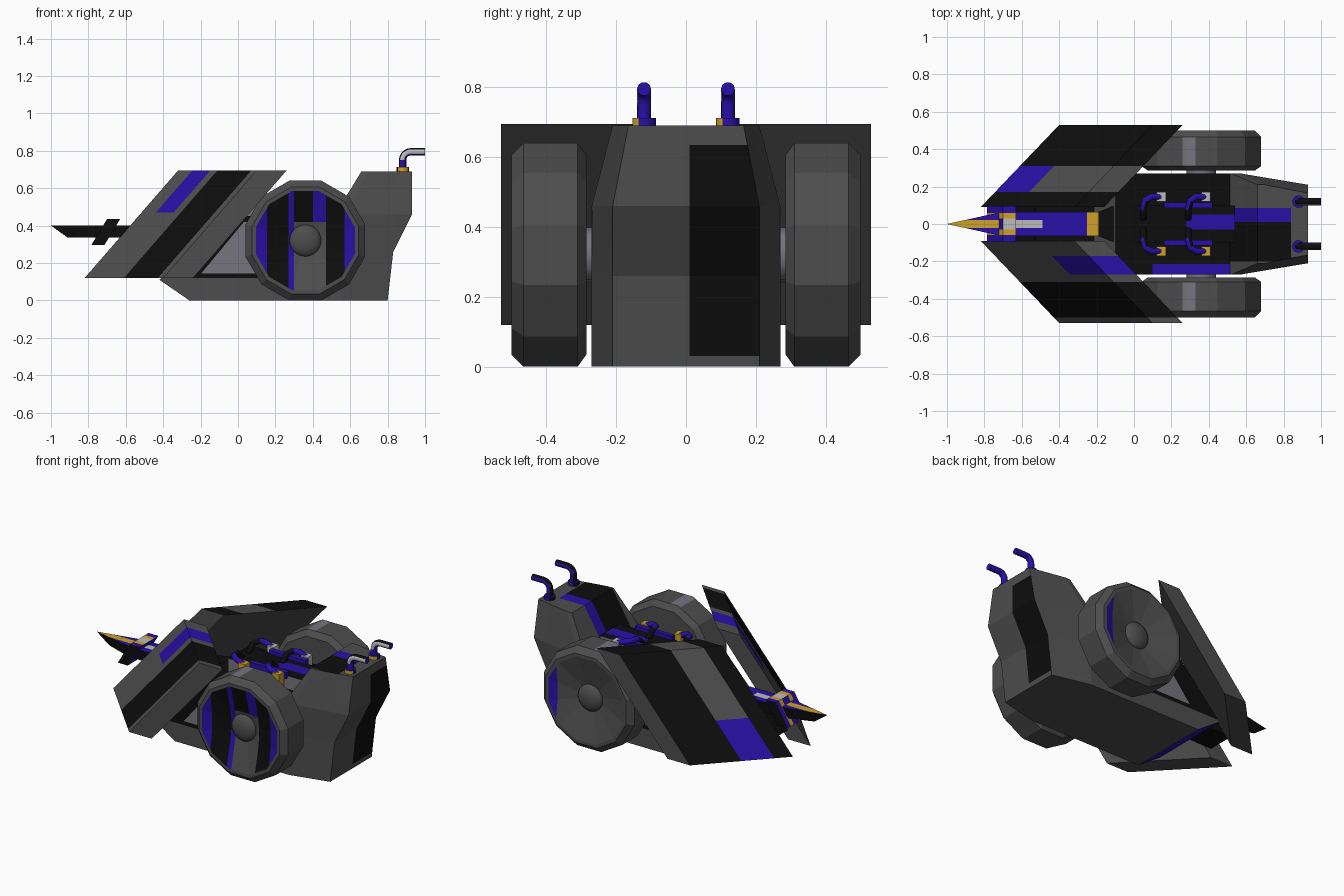
import bpy, bmesh, math
from mathutils import Vector

if "Cube" in bpy.data.objects:
    bpy.data.objects.remove(bpy.data.objects["Cube"])

COLOURS = {
    "dark_grey": (0.075, 0.075, 0.075), "black": (0.004, 0.004, 0.004),
    "violet_blue": (0.022, 0.005, 0.38), "gold": (0.62, 0.36, 0.02),
    "mid_grey": (0.18, 0.175, 0.21), "silver": (0.5, 0.5, 0.5),
}
NAMES = list(COLOURS)
MATS = []
for n, c in COLOURS.items():
    m = bpy.data.materials.new(n)
    m.diffuse_color = (*c, 1)
    m.use_nodes = True
    m.node_tree.nodes["Principled BSDF"].inputs["Base Color"].default_value = m.diffuse_color
    MATS.append(m)


def loft(rings, colour="dark_grey"):
    """Bridge vertex rings of equal length and cap both ends."""
    bm = bmesh.new()
    loops = [[bm.verts.new(p) for p in r] for r in rings]
    n = len(loops[0])
    for a, b in zip(loops, loops[1:]):
        for i in range(n):
            bm.faces.new((a[i], a[(i + 1) % n], b[(i + 1) % n], b[i]))
    bm.faces.new(loops[0])
    bm.faces.new(loops[-1])
    bmesh.ops.recalc_face_normals(bm, faces=bm.faces)
    for f in bm.faces:
        f.material_index = NAMES.index(colour)
    bm.normal_update()
    return bm


def prism(profile, y0, y1, colour="dark_grey"):
    return loft([[(x, y, z) for x, z in profile] for y in (y0, y1)], colour)


def box(x0, x1, y0, y1, z0, z1, colour):
    return prism([(x0, z0), (x1, z0), (x1, z1), (x0, z1)], y0, y1, colour)


def cut(bm, axis, *values):
    for v in values:
        no = Vector((0, 0, 0))
        no[axis] = 1
        bmesh.ops.bisect_plane(bm, geom=bm.verts[:] + bm.edges[:] + bm.faces[:],
                               plane_co=no * v, plane_no=no)
    bm.normal_update()


def paint(bm, colour, test):
    for f in bm.faces:
        if test(f.calc_center_median(), f.normal):
            f.material_index = NAMES.index(colour)


def finish(name, bm):
    me = bpy.data.meshes.new(name)
    bm.to_mesh(me)
    bm.free()
    for m in MATS:
        me.materials.append(m)
    ob = bpy.data.objects.new(name, me)
    bpy.context.collection.objects.link(ob)
    return ob


def tube(name, pts, r, colour):
    """Round pipe swept along points lying in one path."""
    rings = []
    pts = [Vector(p) for p in pts]
    side = None
    for i, p in enumerate(pts):
        t = (pts[min(i + 1, len(pts) - 1)] - pts[max(i - 1, 0)]).normalized()
        if side is None:
            side = t.orthogonal().normalized()
        side = (side - t * side.dot(t)).normalized()
        up = t.cross(side)
        rings.append([p + r * (side * math.cos(a) + up * math.sin(a))
                      for a in [k * math.tau / 10 for k in range(10)]])
    bm = loft(rings, colour)
    for f in bm.faces:
        f.smooth = len(f.verts) == 4
    return bm


# main hull with black and grey flank panels
bm = prism([(-.26, 0), (.5, 0), (.58, .45), (-.1, .45), (-.42, .11)], -.27, .27)
bmesh.ops.bisect_plane(bm, geom=bm.verts[:] + bm.edges[:] + bm.faces[:],
                       plane_co=(-.2, 0, .14), plane_no=(.29, 0, -.24))
cut(bm, 0, .1, .25)
cut(bm, 1, -.215, -.12, .12)
cut(bm, 2, .12, .145, .42)
paint(bm, "black", lambda c, n: n.z > .9 or (abs(n.y) > .9 and c.z > .12 and c.x < .25))
paint(bm, "mid_grey", lambda c, n: abs(n.y) > .9 and .145 < c.z < .42 and c.x < .1
      and (c.x + .2) * .29 - (c.z - .14) * .24 > 0)
paint(bm, "violet_blue", lambda c, n: n.z > .9 and c.y < -.215 and c.x > .1)
paint(bm, "violet_blue", lambda c, n: n.x < -.3 and n.z < 0)
finish("hull", bm)

# raised rear block: front x, chamfer start x, rear x, side and rear half widths
rings = []
for z, xf, xc, xr, w, wr in [(0, .4, .55, .80, .27, .21), (.26, .4, .55, .83, .27, .21),
                             (.46, .52, .57, .93, .27, .21), (.69, .66, .70, .93, .21, .165)]:
    rings.append([(xf, -w, z), (xc, -w, z), (xr, -wr, z), (xr, wr, z), (xc, w, z), (xf, w, z)])
bm = loft(rings)
cut(bm, 0, .84)
cut(bm, 1, .01, .085, -.2)
cut(bm, 2, .03, .635)
paint(bm, "black", lambda c, n: n.x > .7 and .01 < c.y < .21 and .03 < c.z < .635)
paint(bm, "black", lambda c, n: (n.z > .9 or n.x < -.5) and -.2 < c.y < .01 and c.x < .84)
paint(bm, "violet_blue", lambda c, n: (n.z > .9 or n.x < -.5) and .01 < c.y < .085 and c.x < .84)
finish("rear_block", bm)

# swept and leaning front shields
for s, side in ((-1, "front"), (1, "back")):
    rings = []
    for x, y in ((-.82, .09), (-.40, .53)):
        rings.append([(x, s * y, .12), (x + .5, s * y, .695), (x + .66, s * y, .695), (x + .16, s * y, .12)])
    bm = loft(rings)
    face = lambda n: n.x < -.3 or n.z > .9
    if s < 0:
        cut(bm, 1, -.17, -.27, -.31, -.50)
        cut(bm, 2, .47)
        paint(bm, "black", lambda c, n: face(n) and -.50 < c.y < -.31)
        paint(bm, "violet_blue", lambda c, n: face(n) and -.27 < c.y < -.17 and c.z > .47)
    else:
        cut(bm, 1, .17, .31)
        cut(bm, 2, .33)
        paint(bm, "black", lambda c, n: face(n) and (c.y > .31 or c.y < .17))
        paint(bm, "violet_blue", lambda c, n: face(n) and .17 < c.y < .31 and c.z < .33)
    finish(side + "_shield", bm)

# link between the shields, under the ram
finish("shield_link", prism([(-.66, .18), (-.53, .33), (-.2, .33), (-.4, .18)], -.09, .09, "black"))

# ram spike, beam and collar
plan = [(-1, 0), (-.75, .055), (-.62, .065), (-.12, .065), (-.12, -.065), (-.62, -.065), (-.75, -.055)]
bm = loft([[(max(x, -.91), y, .335) for x, y in plan], [(x, y, .40) for x, y in plan]], "violet_blue")
cut(bm, 0, -.70, -.49, -.25, -.19)
cut(bm, 1, -.022, .022)
top = lambda n: n.z > .9
paint(bm, "gold", lambda c, n: top(n) and abs(c.y) < .022 and c.x < -.70)
paint(bm, "silver", lambda c, n: top(n) and abs(c.y) < .022 and -.70 < c.x < -.49)
paint(bm, "gold", lambda c, n: -.25 < c.x < -.19)
paint(bm, "black", lambda c, n: abs(n.y) > .3 and c.x < -.25 or n.z < -.9)
finish("ram_beam", bm)
bm = prism([(-.785, .295), (-.715, .295), (-.63, .435), (-.70, .435)], -.095, .095, "violet_blue")
cut(bm, 1, -.06, -.03, .03, .06)
paint(bm, "gold", lambda c, n: n.z > -.5 and .03 < abs(c.y) < .06)
paint(bm, "silver", lambda c, n: n.z > .9 and abs(c.y) < .03)
paint(bm, "black", lambda c, n: abs(n.y) > .9)
finish("ram_collar", bm)
finish("ram_mount", loft([[(x, y * w, z) for y, z in ((-1, .29), (1, .29), (1, .44), (-1, .44))]
                          for x, w in ((-.19, .065), (-.10, .10), (-.02, .10))], "black"))

# engine on the deck
bm = box(0, .54, -.1, .1, .44, .535, "black")
cut(bm, 0, .17, .28)
cut(bm, 1, -.03, .05)
paint(bm, "mid_grey", lambda c, n: abs(n.y) > .9 or n.x < -.9)
paint(bm, "violet_blue", lambda c, n: n.z > .9 and c.x > .28 and -.03 < c.y < .05)
finish("engine_block", bm)
for s, side in ((-1, "front"), (1, "back")):
    finish(side + "_fuel_rail", box(.16, .42, s * .10 - .015, s * .10 + .015, .52, .56, "violet_blue"))
    for i, x in enumerate((.05, .29)):
        pts = [(x, s * .03, .53), (x, s * .08, .575), (x + .01, s * .125, .575),
               (x + .04, s * .145, .57), (x + .09, s * .145, .55)]
        bm = tube("pipe", pts, .018, "violet_blue")
        paint(bm, "black", lambda c, n: abs(c.y) < .1)
        finish(f"{side}_engine_pipe_{i}", bm)
        finish(f"{side}_pipe_fitting_{i}", box(x + .07, x + .12, s * .145 - .025, s * .145 + .025, .44, .565,
                                               "gold" if s < 0 else "silver"))

    # tall rear exhausts
    y = s * .12
    bm = tube("base", [(.88, y, .685), (.88, y, .712)], .034, "violet_blue")
    paint(bm, "gold", lambda c, n: n.y < -.5)
    paint(bm, "black", lambda c, n: n.x < -.5)
    finish(side + "_exhaust_base", bm)
    arc = [(.925 - .045 * math.cos(a), y, .75 + .045 * math.sin(a))
           for a in [k * math.pi / 10 for k in range(6)]]
    bm = tube("stack", [(.88, y, .70)] + arc + [(1.0, y, .795)], .02, "violet_blue")
    paint(bm, "black", lambda c, n: n.z > .5 or n.x < -.7)
    paint(bm, "silver", lambda c, n: c.z > .74 and n.y < -.8)
    finish(side + "_exhaust_stack", bm)

    # twelve sided wheels with a dished outer face
    rings = [[(.36 + r / math.cos(math.pi / 12) * math.cos((k + .5) * math.pi / 6), s * yy,
               .32 + r / math.cos(math.pi / 12) * math.sin((k + .5) * math.pi / 6)) for k in range(12)]
             for yy, r in ((.285, .285), (.31, .32), (.465, .32), (.50, .285), (.50, .265), (.45, .08))]
    bm = loft(rings)
    dish = lambda c, n: abs(n.y) > .8 and abs(c.y) > .44 and (c.x - .36) ** 2 + (c.z - .32) ** 2 < .262 ** 2
    if s < 0:
        cut(bm, 0, .155, .27, .30, .40, .47, .57)
        cut(bm, 2, .42)
        for lo, hi, z0, col in ((0, .155, 0, "violet_blue"), (.155, .27, 0, "black"), (.27, .30, 0, "violet_blue"),
                                (.30, .40, .42, "black"), (.40, .47, .42, "violet_blue"), (.47, .57, 0, "black"),
                                (.57, .7, 0, "violet_blue")):
            paint(bm, col, lambda c, n: dish(c, n) and lo < c.x < hi and c.z > z0)
    else:
        cut(bm, 0, .57)
        paint(bm, "violet_blue", lambda c, n: dish(c, n) and c.x > .57)
    cut(bm, 0, .26, .33)
    paint(bm, "mid_grey", lambda c, n: n.z > .8 and .26 < c.x < .33 and c.z > .5)
    finish(side + "_wheel", bm)

    # domed hub and axle
    bm = bmesh.new()
    bmesh.ops.create_uvsphere(bm, u_segments=20, v_segments=12, radius=.085)
    for v in bm.verts:
        v.co = (.36 + v.co.x, s * .45 + v.co.y * .45, .32 + v.co.z)
    for f in bm.faces:
        f.smooth = True
    finish(side + "_hub", bm)
    finish(side + "_axle", tube("axle", [(.36, s * .25, .32), (.36, s * .30, .32)], .08, "mid_grey"))
